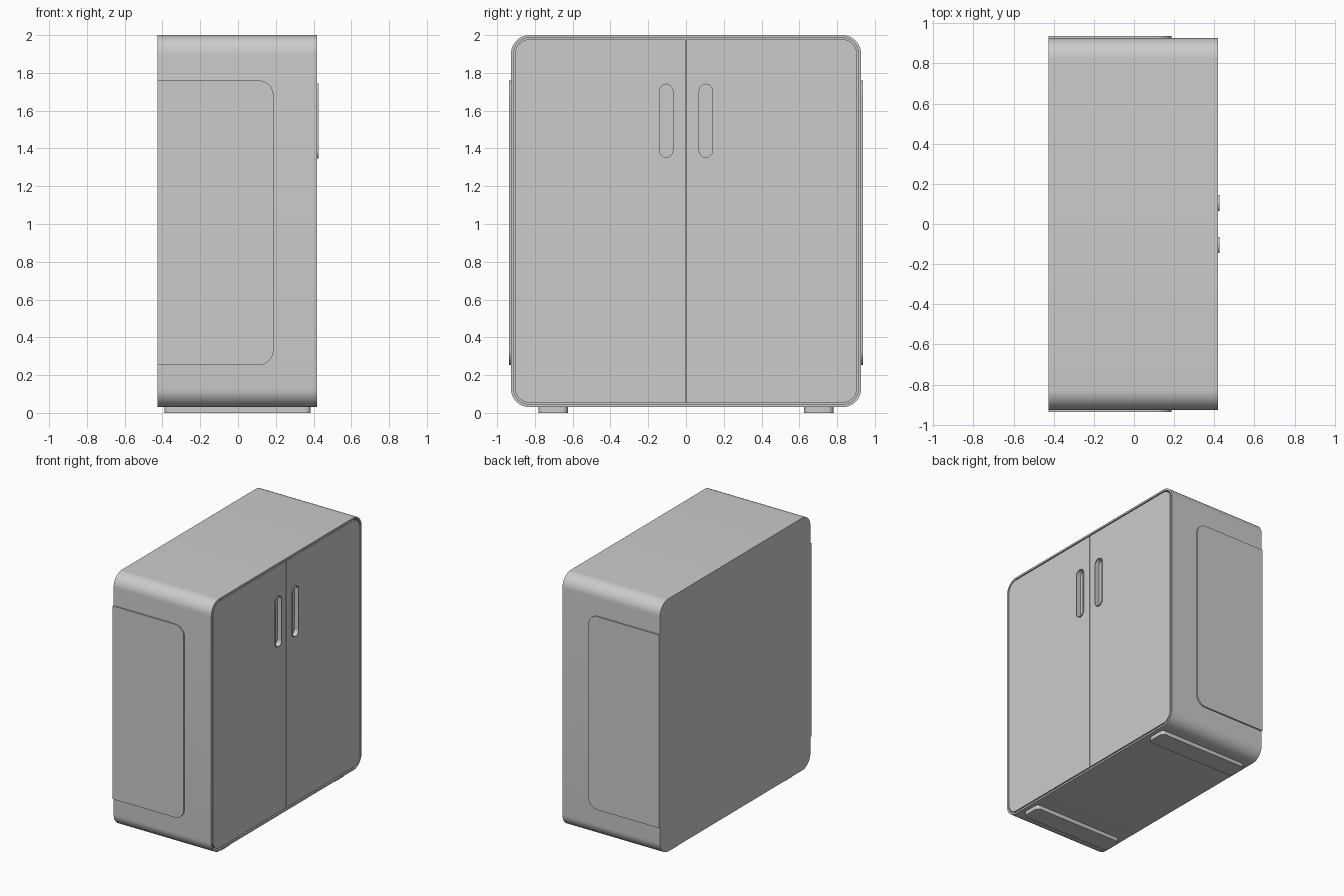
import bpy, bmesh
from math import sin, cos, pi, radians

if "Cube" in bpy.data.objects:
    bpy.data.objects.remove(bpy.data.objects["Cube"])

BACK, FRONT = -0.425, 0.418   # x range of the cabinet, doors face +x


def outline(u0, u1, v0, v1, radii, seg=12):
    """Rounded rectangle; radii for corners (u1,v1), (u0,v1), (u0,v0), (u1,v0)."""
    corners = [(u1, v1), (u0, v1), (u0, v0), (u1, v0)]
    signs = [(-1, -1), (1, -1), (1, 1), (-1, 1)]
    pts = []
    for k, ((u, v), (su, sv), r) in enumerate(zip(corners, signs, radii)):
        if r == 0:
            pts.append((u, v))
            continue
        for i in range(seg + 1):
            a = pi / 2 * (k + i / seg)
            pts.append((u + su * r + r * cos(a), v + sv * r + r * sin(a)))
    return pts


def solid(name, loops, axis):
    """Skin a list of (outline, depth) loops and cap both ends."""
    place = {'x': lambda u, v, d: (d, u, v),
             'y': lambda u, v, d: (u, d, v),
             'z': lambda u, v, d: (u, v, d)}[axis]
    bm = bmesh.new()
    rings = [[bm.verts.new(place(u, v, d)) for u, v in pts] for pts, d in loops]
    for a, b in zip(rings, rings[1:]):
        n = len(a)
        for i in range(n):
            j = (i + 1) % n
            bm.faces.new((a[i], a[j], b[j], b[i]))
    bm.faces.new(rings[0])
    bm.faces.new(rings[-1])
    bmesh.ops.recalc_face_normals(bm, faces=bm.faces)
    mesh = bpy.data.meshes.new(name)
    bm.to_mesh(mesh)
    bm.free()
    ob = bpy.data.objects.new(name, mesh)
    bpy.context.collection.objects.link(ob)
    return ob


def smooth(ob):
    bpy.ops.object.select_all(action='DESELECT')
    ob.select_set(True)
    bpy.context.view_layer.objects.active = ob
    bpy.ops.object.shade_smooth_by_angle(angle=radians(30))


# Carcass with a thin rim around the recessed door opening
outer = outline(-0.927, 0.927, 0.03, 2.0, [0.1] * 4)
inner = outline(-0.913, 0.913, 0.044, 1.986, [0.086] * 4)
smooth(solid("carcass", [(outer, BACK), (outer, FRONT), (inner, FRONT),
                         (inner, FRONT - 0.045)], 'x'))

for side, s in (("left", -1), ("right", 1)):
    # Door, rounded only on its outer corners
    r = 0.078
    if s > 0:
        shape = outline(0.003, 0.905, 0.053, 1.978, [r, 0, 0, r])
    else:
        shape = outline(-0.905, -0.003, 0.053, 1.978, [0, r, r, 0])
    door = solid(side + "_door", [(shape, FRONT - 0.047), (shape, FRONT)], 'x')

    # Recessed pill handle with a thin raised lip
    c = 0.105 * s
    pill = outline(c - 0.04, c + 0.04, 1.348, 1.745, [0.0399] * 4)
    well = outline(c - 0.035, c + 0.035, 1.353, 1.740, [0.0349] * 4)
    cutter = solid(side + "_handle_cutter", [(pill, 0.3), (pill, 0.5)], 'x')
    cutter.hide_render = True
    cutter.hide_viewport = True
    cut = door.modifiers.new("handle_hole", 'BOOLEAN')
    cut.operation = 'DIFFERENCE'
    cut.solver = 'EXACT'
    cut.object = cutter
    smooth(door)
    smooth(solid(side + "_handle", [(pill, FRONT - 0.04), (pill, 0.425),
                                    (well, 0.425), (well, FRONT - 0.03)], 'x'))

    # Raised side panel running to the back edge
    panel = outline(BACK, 0.188, 0.253, 1.76, [0.08, 0, 0, 0.08])
    smooth(solid(side + "_side_panel", [(panel, 0.915 * s), (panel, 0.938 * s)], 'y'))

    # Foot rail under the cabinet
    f = 0.7025 * s
    foot = outline(-0.39, 0.385, f - 0.0775, f + 0.0775, [0.03] * 4, 6)
    smooth(solid(side + "_foot_rail", [(foot, 0.0), (foot, 0.04)], 'z'))
